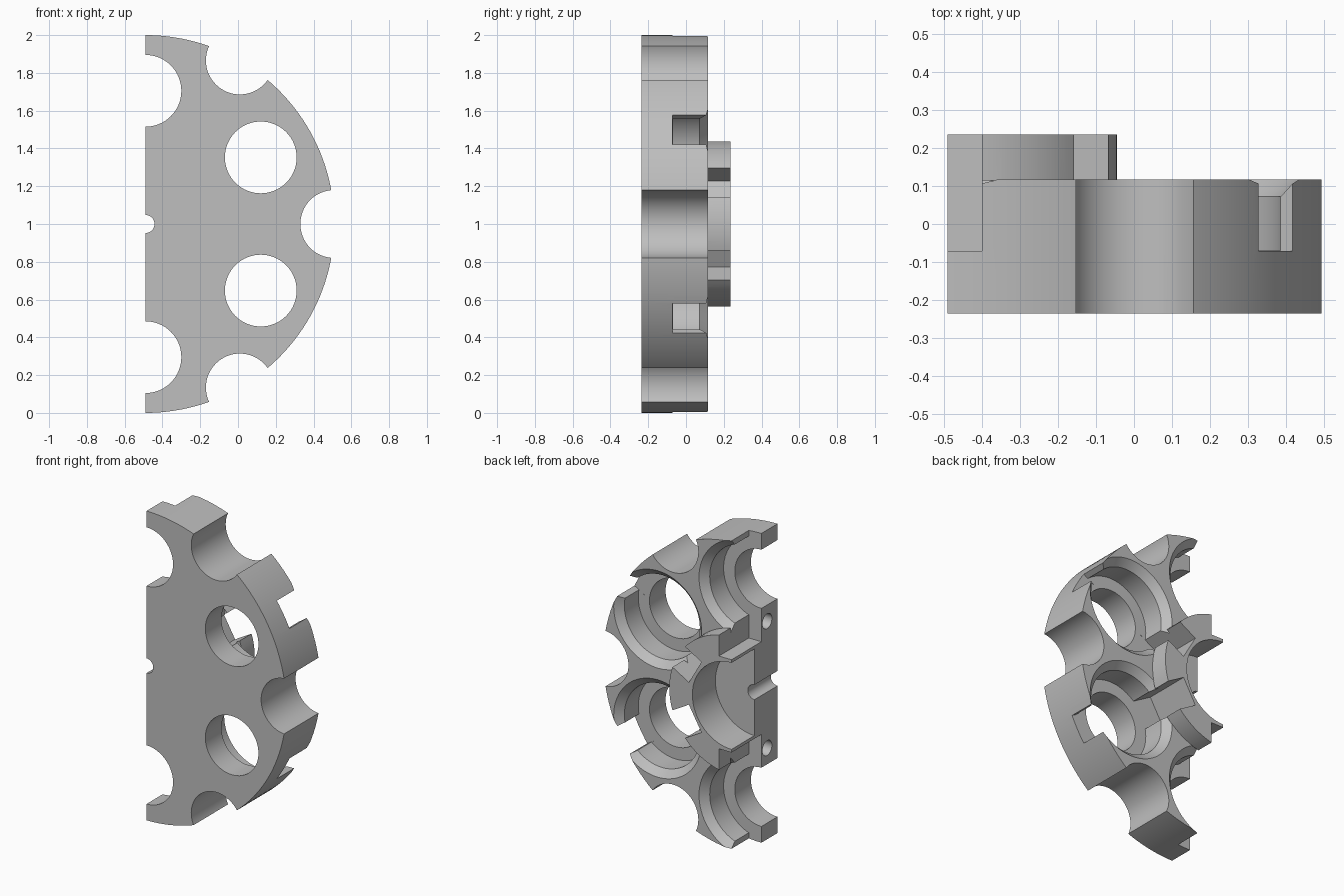
import bpy, bmesh, math
from mathutils import Matrix, Vector

old = bpy.data.objects.get("Cube")
if old:
    bpy.data.objects.remove(old, do_unlink=True)

AXIS = Vector((-0.49, 0, 1))      # rotation axis runs along y
FRONT, BACK, HUB_BACK = -0.235, 0.117, 0.235
CHAMBERS = [math.radians(a) for a in (90, 30, -30, -90)]
FLUTES = [math.radians(a) for a in (60, 0, -60)]

steel = bpy.data.materials.new("grey_steel")
steel.use_nodes = True
grey = (0.52, 0.52, 0.52, 1)
steel.diffuse_color = grey
steel.node_tree.nodes["Principled BSDF"].inputs["Base Color"].default_value = grey


def new_object(name, bm):
    bmesh.ops.recalc_face_normals(bm, faces=bm.faces)
    mesh = bpy.data.meshes.new(name)
    bm.to_mesh(mesh)
    bm.free()
    mesh.materials.append(steel)
    ob = bpy.data.objects.new(name, mesh)
    bpy.context.collection.objects.link(ob)
    return ob


def polar(radius, angle):
    return AXIS + Vector((radius * math.cos(angle), 0, radius * math.sin(angle)))


def turned(name, profile, centre, segments=64):
    """Solid of revolution about y from (radius, y) pairs."""
    bm = bmesh.new()
    rings = []
    for r, y in profile:
        rings.append([bm.verts.new(centre + Vector((
            r * math.cos(math.tau * i / segments), y,
            r * math.sin(math.tau * i / segments)))) for i in range(segments)])
    for a, b in zip(rings, rings[1:]):
        for i in range(segments):
            j = (i + 1) % segments
            bm.faces.new((a[i], a[j], b[j], b[i]))
    bm.faces.new(rings[0])
    bm.faces.new(rings[-1])
    return new_object(name, bm)


def block(name, low, high, matrix=Matrix()):
    bm = bmesh.new()
    bmesh.ops.create_cube(bm, size=1)
    low, high = Vector(low), Vector(high)
    for v in bm.verts:
        v.co = matrix @ Vector([(l + h) / 2 + c * (h - l)
                                for c, l, h in zip(v.co, low, high)])
    return new_object(name, bm)


def combine(target, tool, operation="DIFFERENCE"):
    tool.hide_render = True
    mod = target.modifiers.new(operation.lower(), "BOOLEAN")
    mod.operation = operation
    mod.solver = "EXACT"
    mod.object = tool
    bpy.context.view_layer.objects.active = target
    bpy.ops.object.modifier_apply(modifier=mod.name)
    bpy.data.objects.remove(tool, do_unlink=True)


# Thick disc
disc = turned("half_cylinder_disc", [(1, FRONT), (1, BACK)], AXIS, 160)

# Stepped chambers with a flared mouth at the back
for a in CHAMBERS:
    combine(disc, turned("chamber_cutter", [
        (0.19, FRONT - 0.1), (0.19, -0.07), (0.27, -0.07), (0.27, 0.072),
        (0.315, BACK), (0.315, BACK + 0.05)], polar(0.705, a)))

# Raised hub on the back
combine(disc, turned("hub", [(0.445, BACK - 0.003), (0.445, HUB_BACK)], AXIS, 96),
        "UNION")

# Flutes in the rim
for a in FLUTES:
    combine(disc, turned("flute_cutter", [(0.18, -0.5), (0.18, 0.5)], polar(1, a)))

# Radial slots across the chambers, splitting the hub into arms
for a in CHAMBERS:
    turn = Matrix.Translation(AXIS) @ Matrix.Rotation(-a, 4, "Y")
    combine(disc, block("slot_cutter", (0.30, -0.0705, -0.09), (1.2, 0.4, 0.09), turn))

# Round recess in the hub and the centre pin bore
combine(disc, turned("recess_cutter", [(0.28, 0), (0.28, 0.5)], AXIS))
combine(disc, turned("pin_cutter", [(0.048, -0.5), (0.048, 0.5)], AXIS, 32))

# Keep one half
combine(disc, block("half_cutter", (-2, -1, -1), (AXIS.x, 1, 3)))

# Dowel holes in the flat joint face
for side in (-1, 1):
    dowel = turned("dowel_cutter", [(0.048, -0.15), (0.048, 0.15)], Vector(), 32)
    dowel.data.transform(Matrix.Translation((AXIS.x, -0.13, 1 + side * 0.41))
                         @ Matrix.Rotation(math.pi / 2, 4, "Z"))
    combine(disc, dowel)

# Smooth curved walls, crisp edges
bpy.ops.object.select_all(action="DESELECT")
disc.select_set(True)
bpy.context.view_layer.objects.active = disc
bpy.ops.object.shade_smooth_by_angle(angle=math.radians(25))
